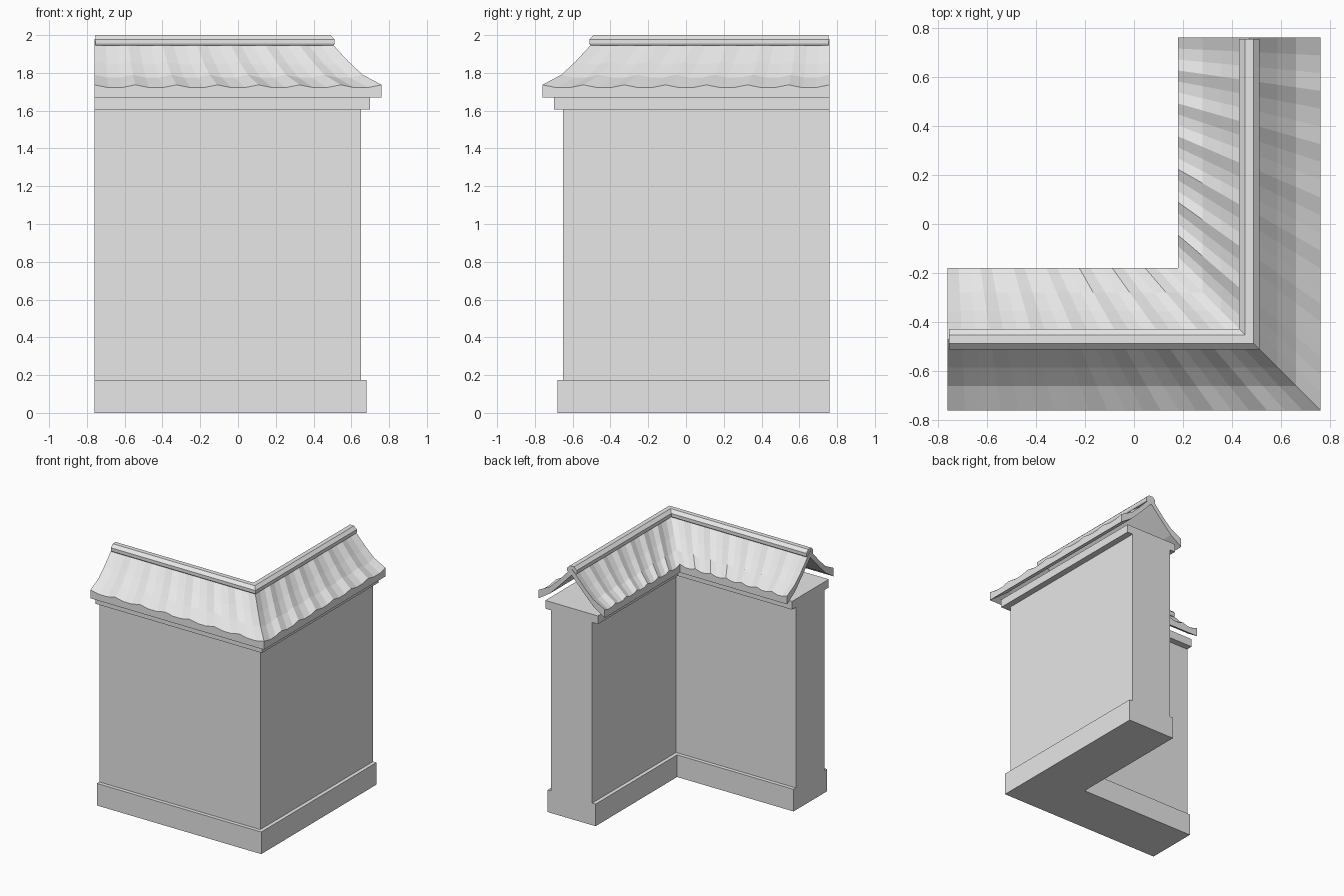
import bpy
import bmesh

if "Cube" in bpy.data.objects:
    bpy.data.objects.remove(bpy.data.objects["Cube"], do_unlink=True)

# Single stone grey
grey = bpy.data.materials.new("stone_grey")
grey.use_nodes = True
colour = (0.8, 0.8, 0.8, 1)
grey.diffuse_color = colour
for node in grey.node_tree.nodes:
    if node.type == 'BSDF_PRINCIPLED':
        node.inputs["Base Color"].default_value = colour

CENTRE = 0.47   # wall centreline distance from the axes
END = 0.76      # open ends of both arms
WAVES = 7       # tile waves per arm
STEPS = 3       # facets per wave


def place(d, u, end):
    """Point at outward offset d; u runs 0-1 on the front arm, 1-2 on the side arm."""
    corner = CENTRE + d
    length = corner + end
    if u <= 1:
        return -end + u * length, -corner
    return corner, -corner + (u - 1) * length


def sweep(name, profile, per_arm=1, wave=None, end=END):
    """Sweep a closed (offset, height) profile round the L-shaped corner."""
    bm = bmesh.new()
    rings = []
    for k in range(2 * per_arm + 1):
        ring = []
        for i, (d, z) in enumerate(profile):
            x, y = place(d, k / per_arm, end)
            ring.append(bm.verts.new((x, y, z + (wave(k, i) if wave else 0))))
        rings.append(ring)
    n = len(profile)
    for a, b in zip(rings, rings[1:]):
        for i in range(n):
            j = (i + 1) % n
            bm.faces.new((a[i], a[j], b[j], b[i]))
    bm.faces.new(rings[0])
    bm.faces.new(rings[-1])
    bmesh.ops.recalc_face_normals(bm, faces=bm.faces)
    mesh = bpy.data.meshes.new(name)
    bm.to_mesh(mesh)
    bm.free()
    mesh.materials.append(grey)
    obj = bpy.data.objects.new(name, mesh)
    bpy.context.collection.objects.link(obj)
    return obj


def block(name, half, low, high):
    sweep(name, [(-half, low), (half, low), (half, high), (-half, high)])


# Masonry: plinth, wall and coping
block("plinth", 0.21, 0, 0.175)
block("wall", 0.18, 0.175, 1.605)
block("coping", 0.23, 1.605, 1.67)

# Curved tile slopes, open underneath, with a wavy upper surface
upper = [(0, 1.98), (0.03, 1.952), (0.115, 1.86), (0.19, 1.79), (0.29, 1.737)]
lower = [(0.29, 1.67), (0.19, 1.735), (0.115, 1.81), (0, 1.93)]


def tile_wave(k, i):
    return -0.015 if i < len(upper) and k % STEPS else 0


for name, side in (("outer_roof_slope", 1), ("inner_roof_slope", -1)):
    sweep(name, [(side * d, z) for d, z in upper + lower],
          WAVES * STEPS, tile_wave)

# Chamfered ridge cap
half_ridge = [(0.036, 1.945), (0.042, 1.955), (0.042, 1.977), (0.018, 2.0)]
sweep("ridge_cap", half_ridge + [(-d, z) for d, z in reversed(half_ridge)],
      end=0.755)
